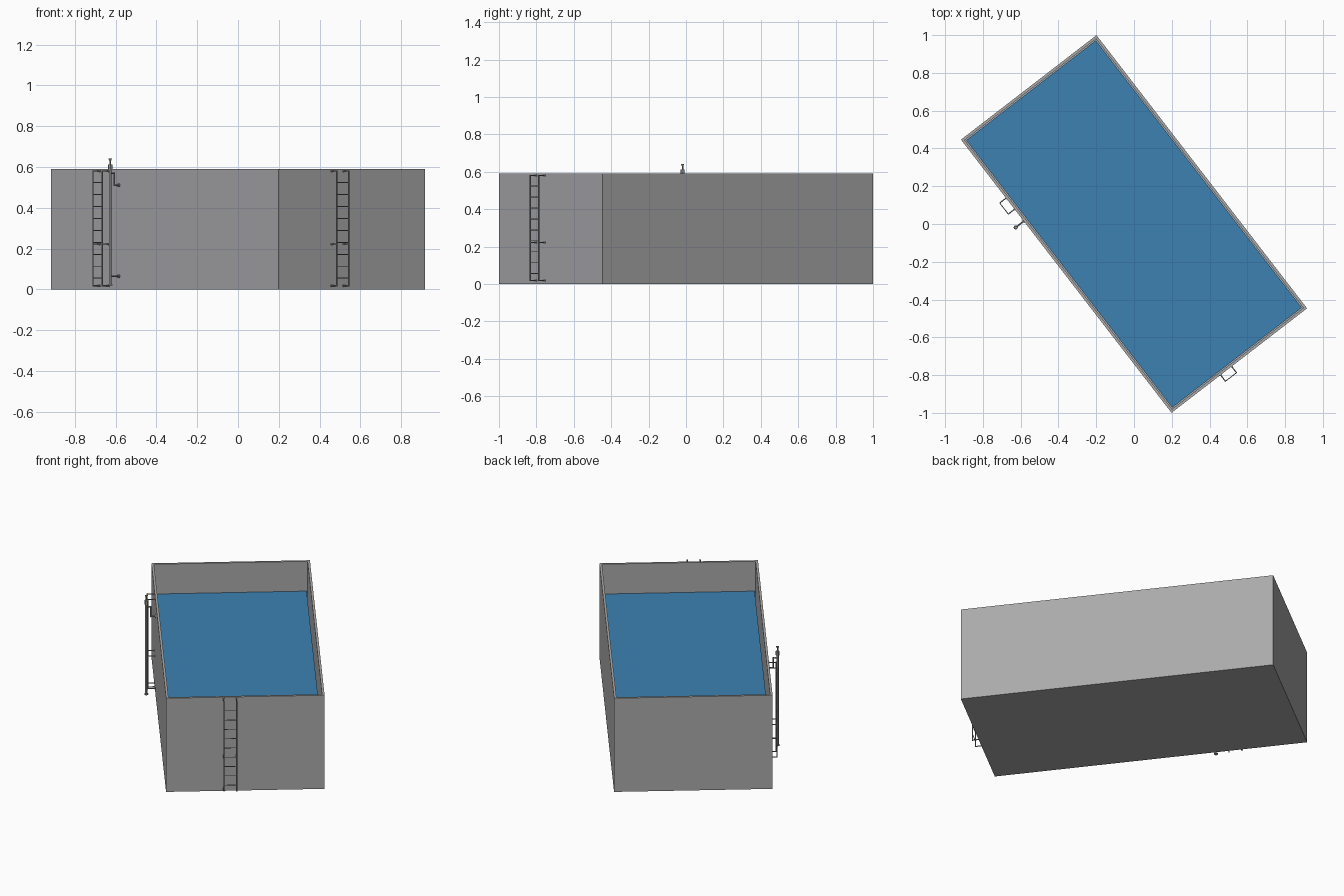
import bpy, bmesh, math
from mathutils import Vector, Matrix

if "Cube" in bpy.data.objects:
    bpy.data.objects.remove(bpy.data.objects["Cube"])

# Tank frame: U = long axis, V = short axis, turned on plan
ANG = math.atan2(-0.792, 0.6105)
TURN = Matrix.Rotation(ANG, 4, 'Z')
L, W, H, T = 0.913, 0.453, 0.59, 0.02
WATER = 0.405


def material(name, rgb):
    m = bpy.data.materials.new(name)
    m.diffuse_color = (*rgb, 1)
    m.use_nodes = True
    m.node_tree.nodes["Principled BSDF"].inputs["Base Color"].default_value = m.diffuse_color
    return m


CONCRETE = material("concrete grey", (0.40, 0.40, 0.41))
BLUE = material("water blue", (0.045, 0.22, 0.45))
STEEL = material("steel grey", (0.30, 0.30, 0.31))


def finish(name, bm, mat, smooth=False):
    bmesh.ops.recalc_face_normals(bm, faces=bm.faces)
    bm.transform(TURN)
    me = bpy.data.meshes.new(name)
    bm.to_mesh(me)
    bm.free()
    me.materials.append(mat)
    ob = bpy.data.objects.new(name, me)
    bpy.context.collection.objects.link(ob)
    if smooth:
        bpy.ops.object.select_all(action='DESELECT')
        bpy.context.view_layer.objects.active = ob
        ob.select_set(True)
        bpy.ops.object.shade_smooth_by_angle()
    return ob


def box(bm, lo, hi):
    lo, hi = Vector(lo), Vector(hi)
    m = Matrix.Translation((lo + hi) / 2) @ Matrix.Diagonal((*(hi - lo), 1))
    return bmesh.ops.create_cube(bm, size=1, matrix=m)


def rod(bm, a, b, r, r2=None, n=12):
    a, b = Vector(a), Vector(b)
    m = Matrix.Translation((a + b) / 2) @ (b - a).to_track_quat('Z', 'Y').to_matrix().to_4x4()
    bmesh.ops.create_cone(bm, cap_ends=True, segments=n, radius1=r,
                          radius2=r if r2 is None else r2, depth=(b - a).length, matrix=m)


# Open tank: block with the top inset and pushed down to the floor
bm = bmesh.new()
box(bm, (-L, -W, 0), (L, W, H))
bm.faces.ensure_lookup_table()
top = max(bm.faces, key=lambda f: f.calc_center_median().z)
bmesh.ops.inset_region(bm, faces=[top], thickness=T)
res = bmesh.ops.extrude_discrete_faces(bm, faces=[top])
bmesh.ops.translate(bm, verts=res['faces'][0].verts, vec=(0, 0, T - H))
finish("tank_walls", bm, CONCRETE)

# Water body
bm = bmesh.new()
box(bm, (T - L, T - W, T), (L - T, W - T, WATER))
finish("water", bm, BLUE)


# Ladders: two rails, rungs and wall brackets
def ladder(name, foot, along, out):
    bm = bmesh.new()
    foot, along, out = Vector(foot), Vector(along), Vector(out)
    half, gap, r = 0.037, 0.042, 0.003
    up = Vector((0, 0, 1))
    for s in (-half, half):
        p = foot + along * s + out * gap
        rod(bm, p + up * 0.015, p + up * 0.583, r, n=8)
        for z in (0.018, 0.222, 0.58):
            rod(bm, p + up * z, p - out * gap + up * z, r, n=8)
            # bracket pad on the wall
            q = p - out * gap + up * z
            rod(bm, q, q + out * 0.003, 0.006, n=8)
    for i in range(9):
        z = 0.055 + i * 0.0585
        c = foot + out * gap + up * z
        rod(bm, c - along * half, c + along * half, 0.0022, n=8)
    finish(name, bm, STEEL, True)


ladder("side_ladder", (-0.485, -W, 0), (1, 0, 0), (0, -1, 0))
ladder("end_ladder", (L, -0.088, 0), (0, 1, 0), (1, 0, 0))

# Standpipe beside the side ladder, with collar and flared cap
PU, PV = -0.368, -0.507
bm = bmesh.new()
rod(bm, (PU, PV, 0.02), (PU, PV, 0.59), 0.007)
rod(bm, (PU, PV, 0.018), (PU, PV, 0.024), 0.011)
rod(bm, (PU, PV, 0.588), (PU, PV, 0.612), 0.011)
rod(bm, (PU, PV, 0.612), (PU, PV, 0.63), 0.004)
rod(bm, (PU, PV, 0.63), (PU, PV, 0.642), 0.004, 0.009)
finish("standpipe", bm, STEEL, True)

# Branch pipes into the wall: a stepped one on top, a straight one below
bm = bmesh.new()
DV = -0.482
rod(bm, (PU, PV, 0.57), (PU, DV, 0.57), 0.004)
rod(bm, (PU, DV, 0.574), (PU, DV, 0.506), 0.004)
rod(bm, (PU, DV, 0.51), (PU, -W, 0.51), 0.004)
rod(bm, (PU, PV, 0.065), (PU, -W, 0.065), 0.004)
for z in (0.51, 0.065):
    rod(bm, (PU, -W - 0.005, z), (PU, -W, z), 0.009)
finish("branch_pipes", bm, STEEL, True)
